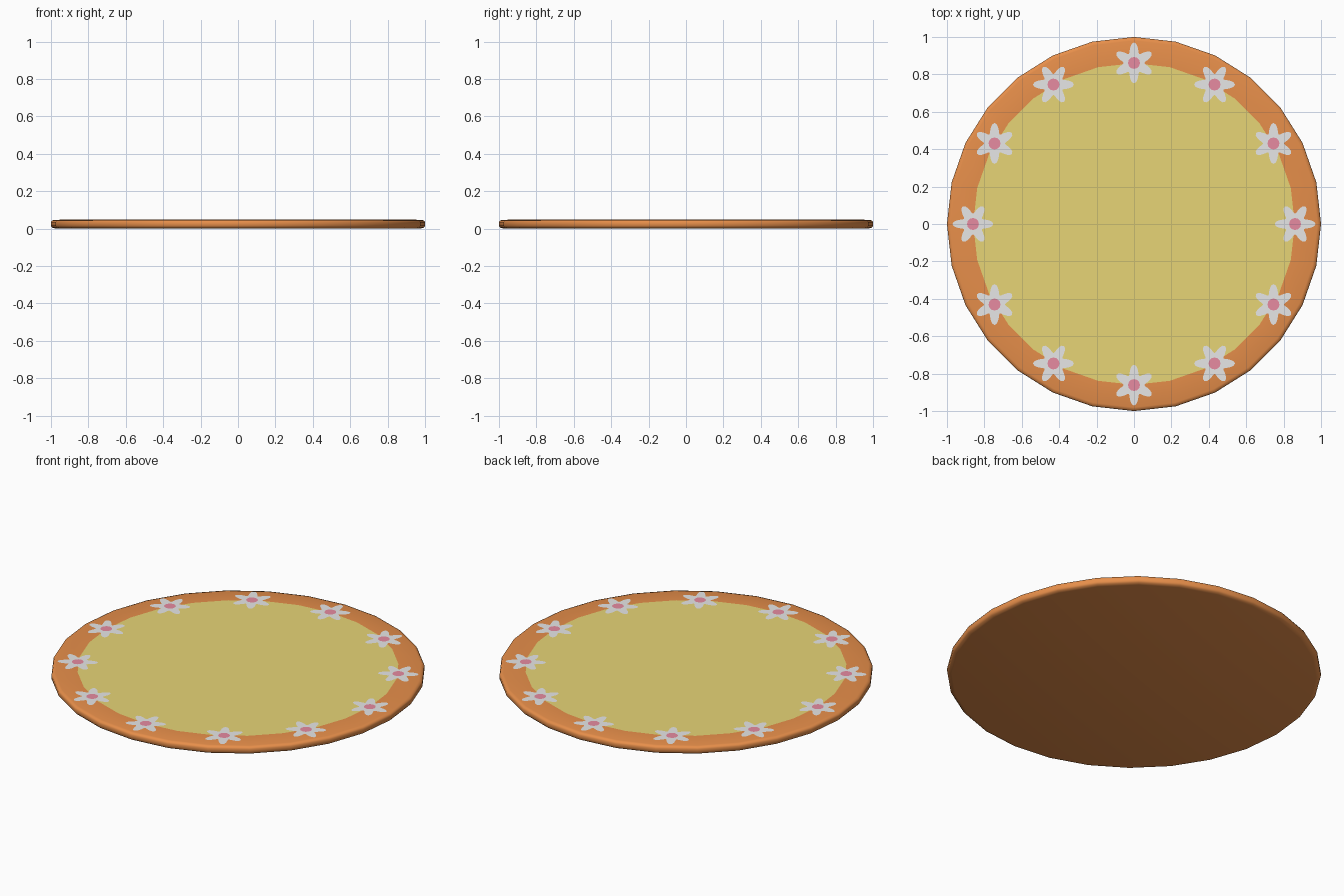
import bpy, bmesh, math

if "Cube" in bpy.data.objects:
    bpy.data.objects.remove(bpy.data.objects["Cube"])

def srgb(r, g, b):
    f = lambda c: (c / 255 / 12.92) if c < 11 else ((c / 255 + 0.055) / 1.055) ** 2.4
    return (f(r), f(g), f(b), 1)

def mat(name, rgb):
    m = bpy.data.materials.new(name)
    m.diffuse_color = srgb(*rgb)
    m.use_nodes = True
    m.node_tree.nodes["Principled BSDF"].inputs["Base Color"].default_value = m.diffuse_color
    return m

orange = mat("orange rim", (236, 146, 76))
yellow = mat("pale yellow", (236, 217, 121))
white = mat("petal white", (236, 236, 236))
pink = mat("flower pink", (236, 142, 164))

def finish(bm, name, mats):
    me = bpy.data.meshes.new(name)
    bm.to_mesh(me)
    bm.free()
    for m in mats:
        me.materials.append(m)
    ob = bpy.data.objects.new(name, me)
    bpy.context.collection.objects.link(ob)
    return ob

N = 28
TOP = 0.048

# Plate: lathed rim profile with a bottom cap and a coloured top face
profile = [(0.975, 0.0), (0.993, 0.005), (1.0, 0.014), (1.0, 0.034),
           (0.995, 0.043), (0.98, TOP - 0.001), (0.86, TOP)]
bm = bmesh.new()
rings = [[bm.verts.new((r * math.cos(2 * math.pi * i / N), r * math.sin(2 * math.pi * i / N), z))
          for i in range(N)] for r, z in profile]
for a, b in zip(rings, rings[1:]):
    for i in range(N):
        j = (i + 1) % N
        bm.faces.new((a[i], a[j], b[j], b[i])).smooth = True
bm.faces.new(rings[0][::-1]).smooth = True
centre = bm.faces.new(rings[-1])
centre.material_index = 1
for e in centre.edges:
    e.smooth = False
finish(bm, "plate", [orange, yellow])

# Flowers: flat six-petal outlines with round pink centres
def petal_radius(t):
    return 0.082 + 0.027 * math.cos(6 * t)

def disc(bm, cx, cy, z, rot, radius, steps, index):
    f = bm.faces.new([bm.verts.new((cx + radius(t) * math.cos(t + rot),
                                    cy + radius(t) * math.sin(t + rot), z))
                      for t in (2 * math.pi * k / steps for k in range(steps))])
    f.material_index = index

bm = bmesh.new()
for k in range(12):
    a = k * math.pi / 6
    x, y = 0.861 * math.cos(a), 0.861 * math.sin(a)
    disc(bm, x, y, TOP + 0.001, a, petal_radius, 60, 0)
    disc(bm, x, y, TOP + 0.002, a, lambda t: 0.032, 12, 1)
finish(bm, "flower_border", [white, pink])
